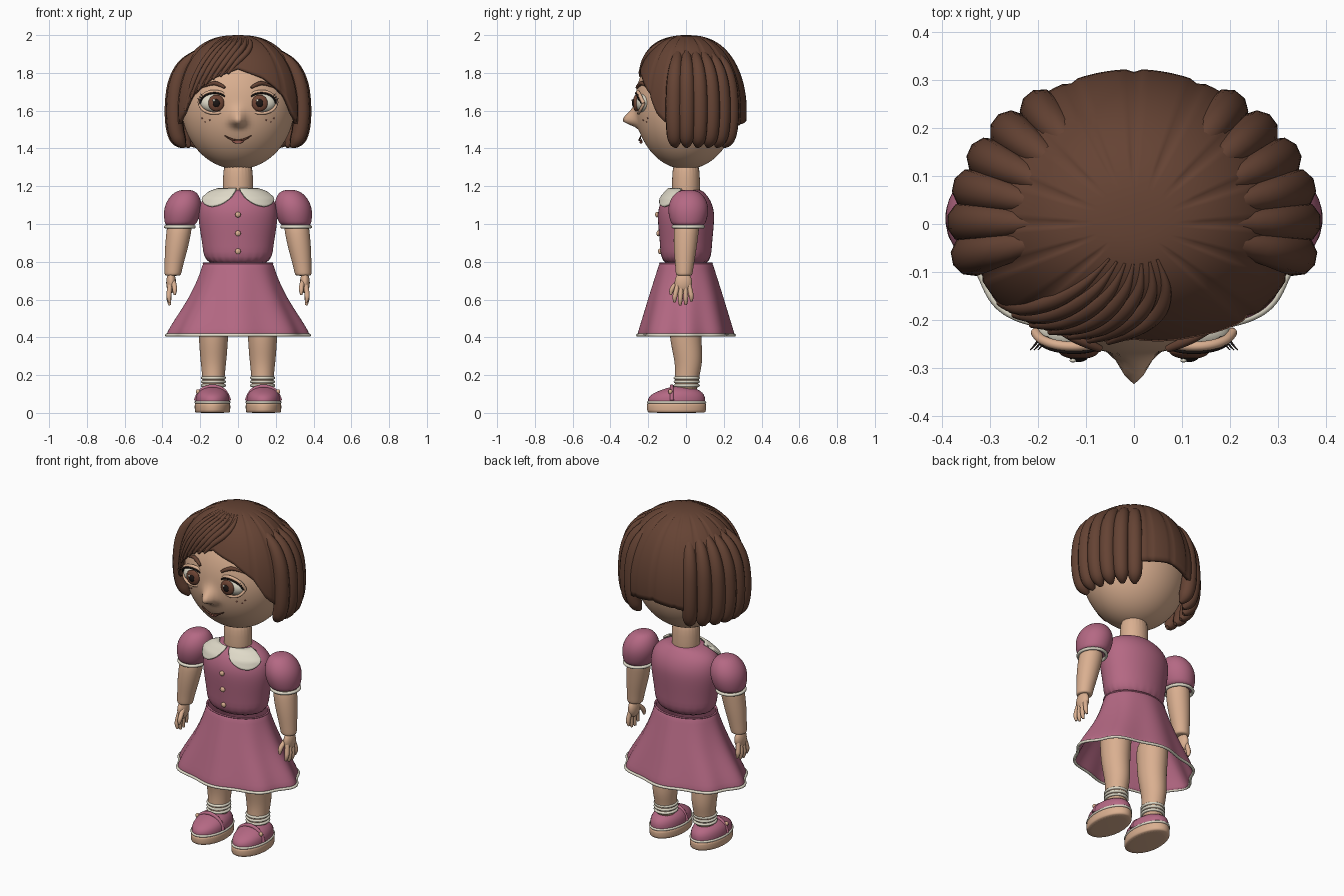
import bpy, bmesh
from math import sin, cos, pi, radians, sqrt, exp, acos

cube = bpy.data.objects.get("Cube")
if cube:
    bpy.data.objects.remove(cube, do_unlink=True)


def material(name, r, g, b):
    m = bpy.data.materials.new(name)
    m.use_nodes = True
    m.diffuse_color = (r, g, b, 1)
    bsdf = m.node_tree.nodes["Principled BSDF"]
    bsdf.inputs["Base Color"].default_value = (r, g, b, 1)
    bsdf.inputs["Roughness"].default_value = 0.7
    return m


skin = material("skin", .70, .43, .28)
pink = material("dress pink", .46, .14, .23)
cream = material("cream", .74, .70, .58)
brown = material("hair brown", .13, .056, .034)
iris_brown = material("iris brown", .16, .06, .035)
black = material("pupil dark", .012, .008, .007)
lip = material("lip", .38, .13, .10)


def build(name, verts, faces, mat, subdiv=0, thick=0):
    bm = bmesh.new()
    vs = [bm.verts.new(v) for v in verts]
    for f in faces:
        bm.faces.new([vs[i] for i in f])
    bmesh.ops.recalc_face_normals(bm, faces=bm.faces)
    me = bpy.data.meshes.new(name)
    bm.to_mesh(me)
    bm.free()
    me.materials.append(mat)
    me.shade_smooth()
    ob = bpy.data.objects.new(name, me)
    bpy.context.collection.objects.link(ob)
    if thick:
        mod = ob.modifiers.new("thickness", 'SOLIDIFY')
        mod.thickness, mod.offset = thick, -1
    if subdiv:
        mod = ob.modifiers.new("smooth", 'SUBSURF')
        mod.levels = mod.render_levels = subdiv
    return ob


def grid(name, rows, mat, closed=True, top=True, bottom=True, **kw):
    """Skin a list of equal rows of points."""
    n = len(rows[0])
    verts = [p for r in rows for p in r]
    faces = []
    for i in range(len(rows) - 1):
        for j in range(n if closed else n - 1):
            k = (j + 1) % n
            faces.append((i * n + j, i * n + k, (i + 1) * n + k, (i + 1) * n + j))
    if closed and bottom:
        faces.append(range(n))
    if closed and top:
        faces.append(range(len(verts) - n, len(verts)))
    return build(name, verts, faces, mat, **kw)


def lathe(name, rings, mat, n=24, subdiv=2, **kw):
    """Stack ellipses given as z, rx, ry, cx, cy."""
    rows = [[(cx + rx * cos(2 * pi * j / n), cy + ry * sin(2 * pi * j / n), z)
             for j in range(n)] for z, rx, ry, cx, cy in rings]
    return grid(name, rows, mat, subdiv=subdiv, **kw)


def ball(name, centre, radii, mat, shape=None, u=32, v=20):
    bm = bmesh.new()
    bmesh.ops.create_uvsphere(bm, u_segments=u, v_segments=v, radius=1)
    for p in bm.verts:
        if shape:
            p.co = shape(*p.co)
        p.co = [c + r * q for c, r, q in zip(centre, radii, p.co)]
    me = bpy.data.meshes.new(name)
    bm.to_mesh(me)
    bm.free()
    me.materials.append(mat)
    me.shade_smooth()
    ob = bpy.data.objects.new(name, me)
    bpy.context.collection.objects.link(ob)
    return ob


def tube(name, pts, depth, mat, radii=None, closed=False):
    cu = bpy.data.curves.new(name, 'CURVE')
    cu.dimensions = '3D'
    cu.bevel_depth, cu.bevel_resolution, cu.use_fill_caps = depth, 3, True
    sp = cu.splines.new('NURBS')
    sp.points.add(len(pts) - 1)
    for i, p in enumerate(pts):
        sp.points[i].co = (*p, 1)
        sp.points[i].radius = radii[i] if radii else 1
    sp.order_u, sp.resolution_u = 3, 5
    sp.use_endpoint_u, sp.use_cyclic_u = not closed, closed
    cu.materials.append(mat)
    ob = bpy.data.objects.new(name, cu)
    bpy.context.collection.objects.link(ob)
    bpy.ops.object.select_all(action='DESELECT')
    ob.select_set(True)
    bpy.context.view_layer.objects.active = ob
    bpy.ops.object.convert(target='MESH')
    bpy.context.object.data.shade_smooth()


def ring(name, c, rx, ry, depth, mat):
    tube(name, [(c[0] + rx * cos(i * pi / 12), c[1] + ry * sin(i * pi / 12), c[2])
                for i in range(24)], depth, mat, closed=True)


def at(table, x):
    """Linear interpolation in rows sorted by their first value."""
    for a, b in zip(table, table[1:]):
        if x <= b[0]:
            f = max(0, (x - a[0]) / (b[0] - a[0]))
            return [p + (q - p) * f for p, q in zip(a, b)][1:]
    return table[-1][1:]


# Head with a blended nose, neck
HEAD = (0, 0, 1.63)


def face_y(x, z):
    return -.27 * sqrt(max(.02, 1 - (x / .3) ** 2 - ((z - HEAD[2]) / .34) ** 2))


def nose(x, y, z):
    if y < 0:
        dz = z * .34 + .085
        y -= .27 * exp(-(x * .3 / .036) ** 2 - (dz / (.055 if dz > 0 else .026)) ** 2)
    return x, y, z


ball("head", HEAD, (.3, .27, .34), skin, nose, 96, 72)
lathe("neck", [(z, .08, .074, 0, 0) for z in (1.1, 1.2, 1.36)], skin)

# Face details
for s, side in ((1, "left"), (-1, "right")):
    def arc(h, w=.076, y=-.236, cx=.125, cz=1.64):
        return [(s * (cx + w * cos(a * pi / 8)), y - .03 * sin(a * pi / 8),
                 cz + h * sin(a * pi / 8)) for a in range(9)]
    ball(side + "_eye_white", (s * .125, -.225, 1.64), (.075, .042, .05), cream)
    ball(side + "_iris", (s * .115, -.264, 1.64), (.042, .017, .044), iris_brown)
    ball(side + "_pupil", (s * .115, -.275, 1.64), (.02, .012, .022), black)
    ball(side + "_eye_glint", (s * .115 - .012, -.284, 1.654), (.007, .004, .007), cream, None, 12, 8)
    tube(side + "_upper_lid", arc(.062, .08, -.225), .010, skin)
    tube(side + "_lower_lid", arc(-.055, .08, -.222), .008, skin)
    tube(side + "_lash_line", arc(.054), .005, black)
    for k in range(3):
        z = 1.652 + .012 * k
        tube(side + "_lash", [(s * (.195 - .008 * k), -.235, z), (s * (.205 - .008 * k), -.252, z + .004),
                              (s * (.216 - .008 * k), -.262, z + .014)], .003, black, (1, .8, .3))
    brow = [(.07, 1.722), (.1, 1.742), (.14, 1.748), (.19, 1.722)]
    tube(side + "_eyebrow", [(s * x, face_y(x, z) - .008, z) for x, z in brow],
         .012, brown, (.6, 1, .9, .2))
    for x, z in ((.15, 1.55), (.175, 1.54), (.19, 1.56)):
        ball(side + "_freckle", (s * x, face_y(x, z) - .001, z), (.004,) * 3, lip, None, 10, 6)


def smile(w, z0, drop):
    return [(x * w, face_y(x * w, z0) - .010, z0 - drop * (1 - x * x))
            for x in (-1, -.6, -.2, .2, .6, 1)]


tube("mouth", smile(.072, 1.468, .026), .005, iris_brown, (.5, 1, 1, 1, 1, .5))
tube("lower_lip", smile(.04, 1.448, .016), .008, lip, (.2, .8, 1, 1, .8, .2))

# Hair cap: crown to a lower edge that varies with the angle from the front
EDGE = [(0, 1.825), (25, 1.775), (45, 1.69), (57, 1.58), (75, 1.50), (130, 1.50), (180, 1.55)]


def cap(d, t, out=1.0):
    r = sin(t) ** .8 * out
    c = cos(d)
    return (.348 * r * sin(d), -(.28 if c > 0 else .322) * r * c, 1.6 + .4 * cos(t) * out)


def edge_t(d):
    return acos((at(EDGE, abs((d + pi) % (2 * pi) - pi) * 180 / pi)[0] - 1.6) / .4)


rows = []
for i in range(25):
    row = []
    for j in range(128):
        d = 2 * pi * j / 128
        t = .02 + (edge_t(d) - .02) * i / 24
        groove = .982 if j % 8 == 0 and i > 3 and 14 < j < 114 else 1
        row.append(cap(d, t, groove))
    rows.append(row)
grid("hair_cap", rows, brown, top=False, thick=.022)

# Side locks hanging around the cap
LOCK = [(.4, 1.945, .2), (.76, 1.885, .7), (.96, 1.77, 1), (1.01, 1.62, 1.05),
        (.99, 1.49, 1), (.91, 1.43, .85), (.84, 1.41, .25)]
for s, side in ((1, "left"), (-1, "right")):
    for k in range(6):
        a = radians(-13 + 13.8 * k)
        tube(side + "_hair_lock", [(s * .345 * f * cos(a), .285 * f * sin(a), z) for f, z, r in LOCK],
             .043, brown, [r for f, z, r in LOCK])

# Swept fringe
for k in range(7):
    f = k / 6
    d0, d1 = radians(-30 + 58 * f), radians(-54 + 44 * f)
    pts = []
    for i in range(7):
        u = i / 6
        d = d0 + (d1 - d0) * u ** 1.4
        pts.append(cap(d, .22 + (edge_t(d) - .2) * u, .995))
    tube("fringe_strand", pts, .017, brown, (.2, .5, .8, 1, 1, .9, .4))

# Bodice
BODICE = [(.77, .18, .133), (.88, .187, .137), (1.0, .21, .15), (1.07, .213, .152),
          (1.13, .195, .13), (1.165, .15, .10), (1.185, .088, .08)]
lathe("bodice", [(z, rx, ry, 0, 0) for z, rx, ry in BODICE], pink)
for z in (1.05, .95, .855):
    ball("bodice_button", (0, -at(BODICE, z)[1] - .002, z), (.015, .010, .015), skin, None, 16, 10)

# Collar lobes wrapped over the front of the bodice
for s, side in ((1, "left"), (-1, "right")):
    rows = []
    for i in range(11):
        row = []
        for j in range(17):
            u = j / 16
            z = 1.183 - (.012 + .085 * sin(pi * u) ** .6) * i / 10
            rx, ry = at(BODICE, z)
            d = radians(5 + 70 * u)
            row.append((s * (rx + .013) * sin(d), -(ry + .013) * cos(d), z + .008))
        rows.append(row)
    grid(side + "_collar", rows, cream, closed=False, thick=.010)

# Flared skirt with soft folds and hem trim
SKIRT = [(.41, .368, .25), (.44, .358, .243), (.52, .31, .22), (.6, .26, .198),
         (.7, .213, .168), (.77, .19, .147), (.795, .184, .139)]


def skirt_row(z, rx, ry, n=96):
    k = .032 * (.8 - z) / .39 + .004
    return [(rx * cos(a) * (1 + k * cos(8 * a)), ry * sin(a) * (1 + k * cos(8 * a)), z)
            for a in (2 * pi * j / n for j in range(n))]


grid("skirt", [skirt_row(*r) for r in SKIRT], pink, top=False, bottom=False, subdiv=1, thick=.012)
tube("hem_trim", skirt_row(.412, .366, .248), .008, cream, closed=True)
ring("waist_seam", (0, 0, .792), .184, .138, .005, pink)


# Limbs
def shoe_shape(x, y, z):
    z = abs(z) ** .65 * (1 if z > 0 else -.2)
    return x, y, z * (1 - .30 * max(0, -y))


for s, side in ((1, "left"), (-1, "right")):
    # Puff sleeve and cuff
    lathe(side + "_sleeve", [(z, r, r * 1.08, s * x, .012) for z, r, x in (
        (.985, .074, .308), (1.01, .088, .302), (1.06, .1, .295), (1.11, .097, .288),
        (1.155, .074, .28), (1.182, .038, .275))], pink)
    ring(side + "_cuff", (s * .308, .012, .985), .076, .08, .009, cream)
    # Arm, palm, fingers and thumb
    lathe(side + "_arm", [(z, r, r, s * x, y) for z, r, x, y in (
        (1.03, .066, .305, .01), (.95, .067, .314, .0), (.86, .06, .328, -.005),
        (.78, .049, .34, -.008), (.735, .045, .345, -.01), (.725, .04, .346, -.01))], skin)
    ball(side + "_palm", (s * .354, -.014, .69), (.026, .046, .056), skin)
    for k in range(4):
        y, low = -.055 + .027 * k, (.585, .57, .572, .59)[k]
        tube(side + "_finger", [(s * .358, -.014 + (y + .014) * .7, .68), (s * .366, y, .635),
                                (s * .366, y * 1.1, low + .02), (s * .36, y * 1.1, low)],
             .0135, skin, (1, 1, .95, .45))
    tube(side + "_thumb", [(s * .345, -.03, .70), (s * .335, -.065, .67), (s * .335, -.08, .645),
                           (s * .335, -.08, .625)], .014, skin, (1, 1, .9, .4))
    # Leg and sock rings
    lathe(side + "_leg", [(z, r, r * 1.08, s * .13, y) for z, r, y in (
        (.1, .058, .0), (.18, .058, .004), (.25, .066, .014), (.32, .073, .008),
        (.4, .078, -.003), (.5, .084, 0), (.62, .086, 0))], skin)
    for z in (.145, .165, .185):
        ring(side + "_sock_ring", (s * .13, .004, z), .059, .062, .008, cream)
    # Shoe
    lathe(side + "_shoe_sole", [(z, .095 * f, .158 * f, s * .135, -.05) for z, f in (
        (0, .94), (.004, .98), (.028, 1), (.05, .99), (.054, .95))], skin, subdiv=1, n=40)
    ring(side + "_shoe_trim", (s * .135, -.05, .056), .09, .152, .007, cream)
    ball(side + "_shoe_upper", (s * .135, -.05, .055), (.09, .152, .088), pink, shoe_shape)
    tube(side + "_shoe_strap", [(s * .135 + .088 * cos(a * pi / 6), -.075, .065 + .078 * sin(a * pi / 6))
                                for a in range(7)], .011, pink)
    ball(side + "_shoe_button", (s * .212, -.083, .112), (.011, .011, .013), skin, None, 16, 10)
